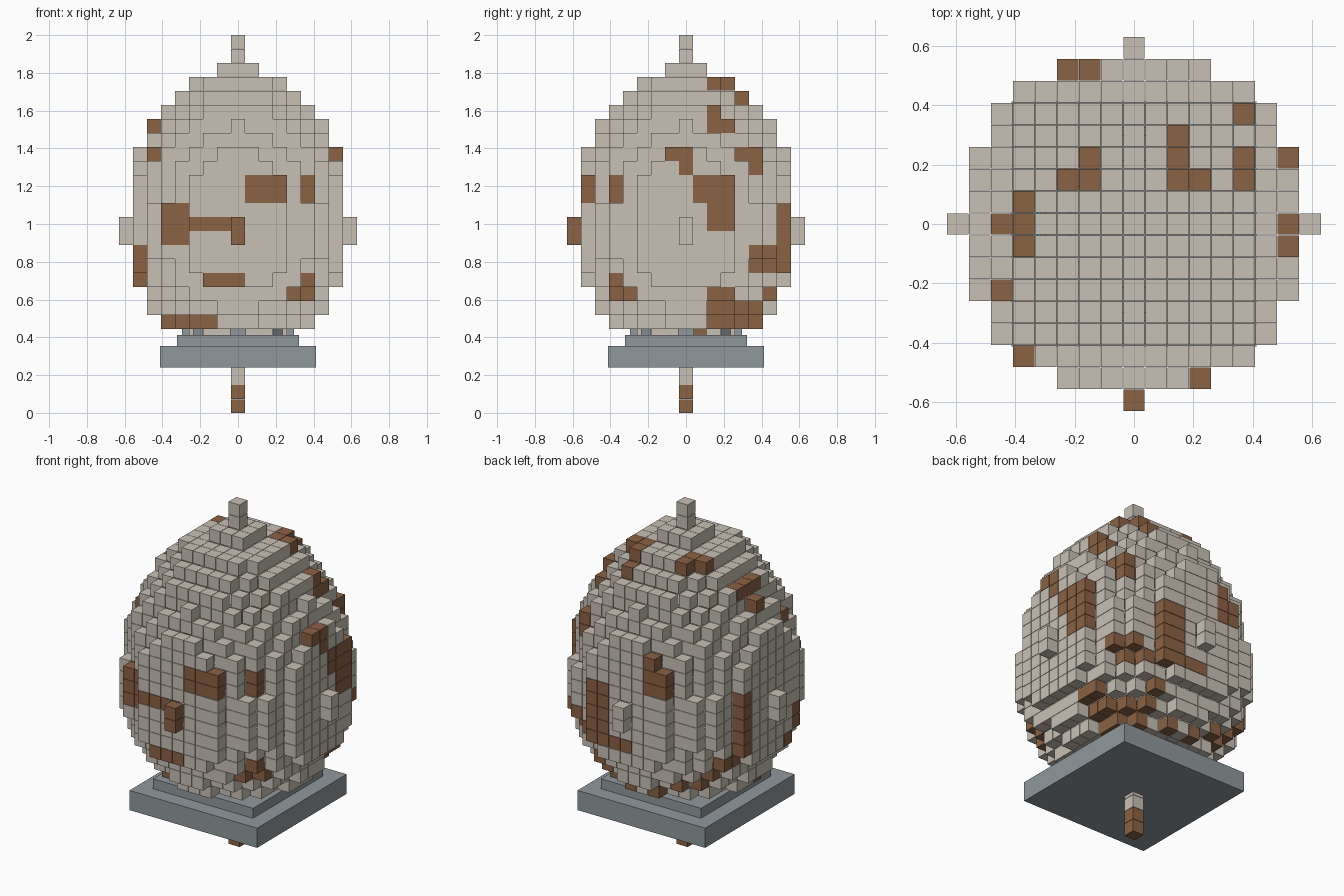
import bpy, bmesh, math
from mathutils import Matrix, Vector

if "Cube" in bpy.data.objects:
    bpy.data.objects.remove(bpy.data.objects["Cube"])

PITCH, SIZE = 0.07415, 0.0722


def material(name, rgb):
    m = bpy.data.materials.new(name)
    m.diffuse_color = (*rgb, 1)
    m.use_nodes = True
    m.node_tree.nodes["Principled BSDF"].inputs["Base Color"].default_value = m.diffuse_color
    return m


STONE = material("pale stone", (0.58, 0.53, 0.46))
RUST = material("rust brown", (0.26, 0.122, 0.058))
STEEL = material("blue grey steel", (0.28, 0.315, 0.335))


def finish(bm, name, mats):
    mesh = bpy.data.meshes.new(name)
    bm.to_mesh(mesh)
    bm.free()
    for m in mats:
        mesh.materials.append(m)
    ob = bpy.data.objects.new(name, mesh)
    bpy.context.collection.objects.link(ob)
    return ob


# Squared radius of every egg layer: round bowl below, stretched dome above
radius2 = {12 - h: 64 - h * h for h in range(9)}
dome = [64, 63, 60, 58.5, 55, 51, 44, 36.5, 30, 20.5, 13.5, 2.2]
radius2.update({13 + h: r for h, r in enumerate(dome)})
radius2.update({k: 0 for k in (0, 1, 2, 3, 25, 26)})   # spikes at the poles

solid = {(i, j, k) for k, r in radius2.items()
         for i in range(-8, 9) for j in range(-8, 9) if i * i + j * j <= r}
STEPS = [(1, 0, 0), (-1, 0, 0), (0, 1, 0), (0, -1, 0), (0, 0, 1), (0, 0, -1)]
shell = {c for c in solid
         if any((c[0] + d[0], c[1] + d[1], c[2] + d[2]) not in solid for d in STEPS)}

# Rust patches on each side: first column, last column, lowest and highest layer
front = [(-6, -6, 18, 18), (7, 7, 18, 18), (1, 3, 15, 16),
         (5, 5, 15, 16), (-5, -4, 12, 14), (-3, 0, 13, 13), (0, 0, 12, 12),
         (-7, -7, 9, 11), (-2, 0, 9, 9), (5, 5, 8, 9), (4, 4, 8, 8),
         (-5, -2, 6, 6), (0, 0, 0, 1)]
right = [(2, 3, 23, 23), (4, 4, 22, 22), (2, 2, 20, 21), (3, 3, 20, 20),
         (0, 0, 17, 18), (4, 5, 18, 18), (5, 5, 17, 17), (1, 3, 15, 16),
         (2, 3, 13, 14), (7, 7, 10, 14), (5, 6, 10, 11), (6, 6, 8, 8),
         (2, 3, 8, 8), (2, 5, 6, 7), (1, 1, 5, 5)]
back = [(2, 3, 10, 14), (0, 1, 10, 10), (-2, -2, 15, 17), (-3, -3, 15, 16)]
left = [(3, 3, 9, 14), (4, 4, 7, 9), (5, 5, 6, 7), (-1, 1, 21, 21), (0, 0, 20, 20)]
crown = [(-2, 3, 23), (-2, 2, 23), (-3, 2, 23), (2, 2, 23)]

rusty = set(crown)


def paint(patches, axis, sign):
    """Mark the outermost block on one side for each patch cell."""
    for a0, a1, k0, k1 in patches:
        for a in range(a0, a1 + 1):
            for k in range(k0, k1 + 1):
                row = [c for c in solid if c[2] == k and c[1 - axis] == a]
                if row:
                    rusty.add(max(row, key=lambda c: sign * c[axis]))


paint(front, 1, -1)
paint(back, 1, 1)
paint(right, 0, 1)
paint(left, 0, -1)

# Egg made of small separate blocks
bm = bmesh.new()
for c in sorted(shell):
    pos = Vector((c[0] * PITCH, c[1] * PITCH, SIZE / 2 + c[2] * PITCH))
    made = bmesh.ops.create_cube(bm, size=SIZE, matrix=Matrix.Translation(pos))
    if c in rusty:
        for f in {f for v in made["verts"] for f in v.link_faces}:
            f.material_index = 1
finish(bm, "egg_blocks", [STONE, RUST])


def slab(name, half, z0, z1):
    b = bmesh.new()
    bmesh.ops.create_cube(b, size=1, matrix=Matrix.Translation((0, 0, (z0 + z1) / 2))
                          @ Matrix.Diagonal((2 * half, 2 * half, z1 - z0, 1)))
    finish(b, name, [STEEL])


# Two-step square plinth
slab("plinth_lower", 0.413, 0.24, 0.355)
slab("plinth_upper", 0.324, 0.355, 0.413)

# Ring of support blocks under the egg
bm = bmesh.new()
for n in range(8):
    bmesh.ops.create_cube(bm, size=1, matrix=Matrix.Rotation(n * math.pi / 4, 4, "Z")
                          @ Matrix.Translation((0.255, 0, 0.42))
                          @ Matrix.Diagonal((0.085, 0.085, 0.06, 1)))
finish(bm, "support_blocks", [STEEL])
